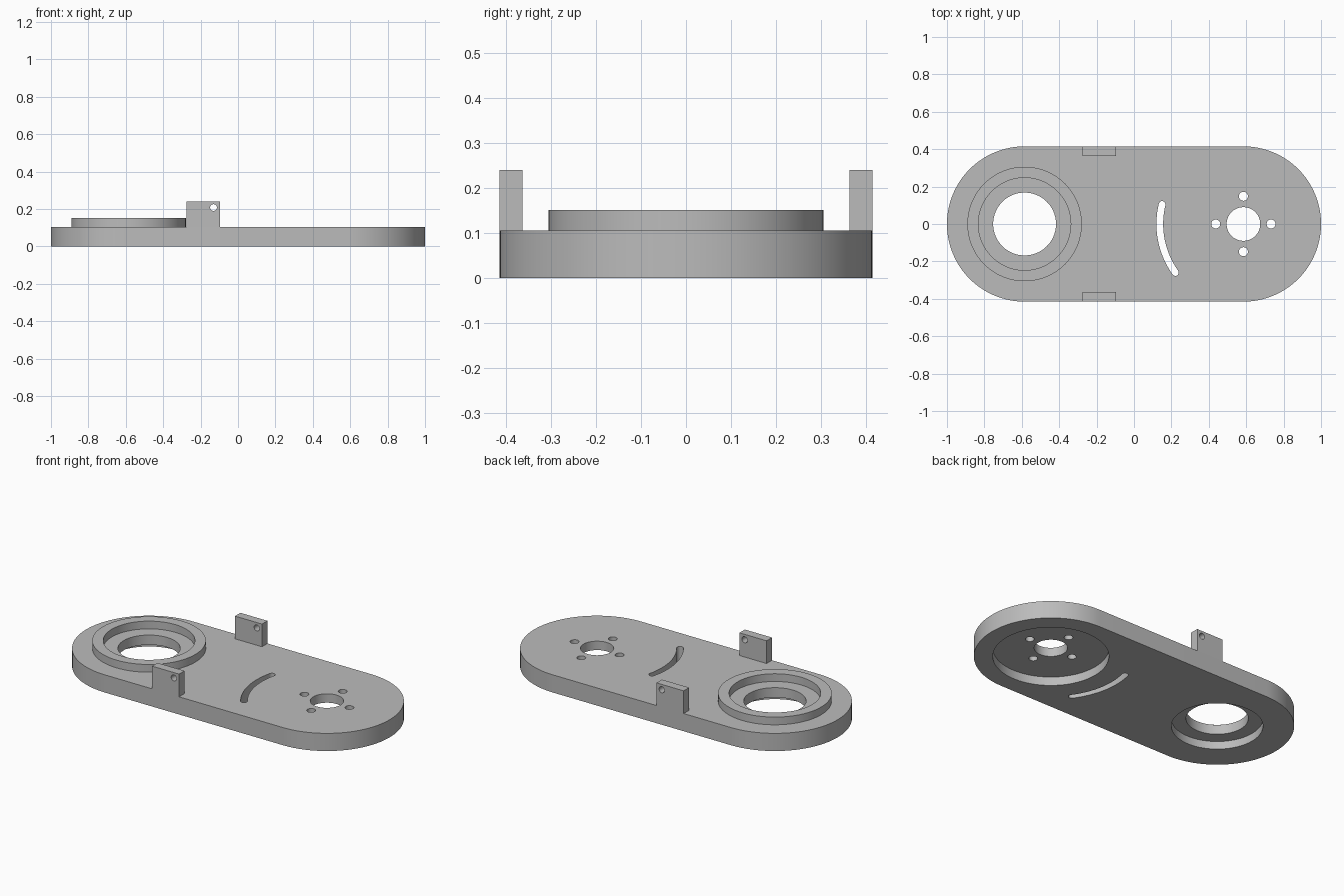
import bpy, bmesh
from math import sin, cos, pi, radians

cube = bpy.data.objects.get("Cube")
if cube:
    bpy.data.objects.remove(cube, do_unlink=True)

grey = bpy.data.materials.new("plain grey")
grey.use_nodes = True
grey.diffuse_color = (0.5, 0.5, 0.5, 1)
grey.node_tree.nodes["Principled BSDF"].inputs["Base Color"].default_value = (0.5, 0.5, 0.5, 1)

END_X, END_R, TOP = 0.585, 0.415, 0.105      # plate end centres, end radius, thickness
BORE_R, SEAT_R, RIM_R, RIM_TOP = 0.168, 0.247, 0.306, 0.151
SLOT_R, SLOT_HALF = 0.447, 0.018


def arc(cx, cy, r, a0, a1, n):
    """Points along an arc, angles in radians."""
    return [(cx + r * cos(a0 + (a1 - a0) * i / n), cy + r * sin(a0 + (a1 - a0) * i / n))
            for i in range(n + 1)]


def circle(cx, cy, r, n=96):
    return arc(cx, cy, r, 0, 2 * pi, n)[:-1]


def prism(name, outline, lo, hi, axis="Z"):
    """Extrude an outline along z, or an x-z outline along y."""
    def place(p, t):
        return (p[0], p[1], t) if axis == "Z" else (p[0], t, p[1])
    bm = bmesh.new()
    low = [bm.verts.new(place(p, lo)) for p in outline]
    high = [bm.verts.new(place(p, hi)) for p in outline]
    bm.faces.new(low)
    bm.faces.new(high)
    for i in range(len(outline)):
        j = (i + 1) % len(outline)
        bm.faces.new((low[i], low[j], high[j], high[i]))
    bmesh.ops.recalc_face_normals(bm, faces=bm.faces)
    mesh = bpy.data.meshes.new(name)
    bm.to_mesh(mesh)
    bm.free()
    mesh.materials.append(grey)
    obj = bpy.data.objects.new(name, mesh)
    bpy.context.collection.objects.link(obj)
    return obj


def activate(obj):
    bpy.ops.object.select_all(action="DESELECT")
    obj.select_set(True)
    bpy.context.view_layer.objects.active = obj


def cut(obj, outline, lo, hi, axis="Z"):
    cutter = prism("cutter", outline, lo, hi, axis)
    cutter.hide_render = True
    mod = obj.modifiers.new("cut", "BOOLEAN")
    mod.operation, mod.solver, mod.object = "DIFFERENCE", "EXACT", cutter
    activate(obj)
    bpy.ops.object.modifier_apply(modifier=mod.name)
    bpy.data.objects.remove(cutter, do_unlink=True)


def smooth(obj):
    activate(obj)
    bpy.ops.object.shade_smooth_by_angle(angle=radians(30))


# Base plate with rounded ends
outline = arc(END_X, 0, END_R, -pi / 2, pi / 2, 64) + arc(-END_X, 0, END_R, pi / 2, 3 * pi / 2, 64)
plate = prism("base_plate", outline, 0, TOP)

# Bearing end: bore and underside seat
cut(plate, circle(-END_X, 0, BORE_R), -0.1, 0.3)
cut(plate, circle(-END_X, 0, SEAT_R), -0.1, 0.047)

# Motor end: underside pocket, shaft hole and four screw holes
cut(plate, circle(END_X, 0, 0.313), -0.1, 0.052)
cut(plate, circle(END_X, 0, 0.09, 64), -0.1, 0.3)
for k in range(4):
    a = k * pi / 2
    cut(plate, circle(END_X + 0.148 * cos(a), 0.148 * sin(a), 0.024, 32), -0.1, 0.3)

# Curved slot around the motor centre, with round ends
a0, a1 = pi - radians(13.5), pi + radians(35.5)
start = (END_X + SLOT_R * cos(a0), SLOT_R * sin(a0))
end = (END_X + SLOT_R * cos(a1), SLOT_R * sin(a1))
slot = (arc(END_X, 0, SLOT_R + SLOT_HALF, a0, a1, 32)
        + arc(*end, SLOT_HALF, a1, a1 + pi, 12)[1:-1]
        + arc(END_X, 0, SLOT_R - SLOT_HALF, a1, a0, 32)
        + arc(*start, SLOT_HALF, a0 + pi, a0 + 2 * pi, 12)[1:-1])
cut(plate, slot, -0.1, 0.3)
smooth(plate)

# Raised bearing rim
rim = prism("bearing_rim", circle(-END_X, 0, RIM_R), TOP, RIM_TOP)
cut(rim, circle(-END_X, 0, SEAT_R), 0, 0.3)
smooth(rim)

# Upright tabs with a pin hole, one on each long edge
for name, side in (("front_tab", -1), ("back_tab", 1)):
    lo, hi = sorted((side * 0.364, side * END_R))
    tab = prism(name, [(-0.275, TOP), (-0.097, TOP), (-0.097, 0.24), (-0.275, 0.24)], lo, hi, "Y")
    cut(tab, circle(-0.131, 0.208, 0.018, 32), lo - 0.1, hi + 0.1, "Y")
    smooth(tab)
